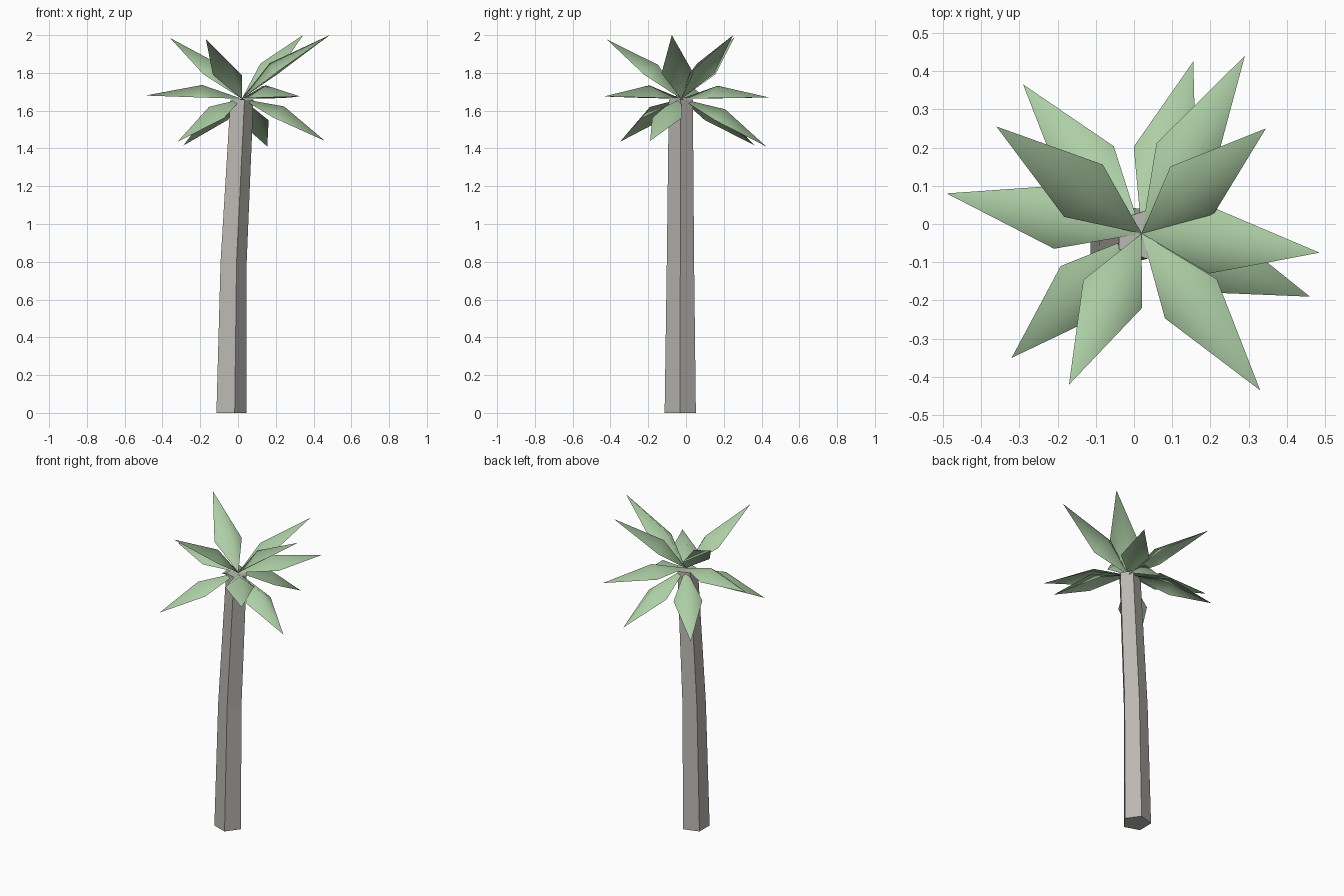
import bpy, bmesh, math
from mathutils import Vector

if "Cube" in bpy.data.objects:
    bpy.data.objects.remove(bpy.data.objects["Cube"])


def material(name, color):
    m = bpy.data.materials.new(name)
    m.diffuse_color = (*color, 1)
    m.use_nodes = True
    m.node_tree.nodes["Principled BSDF"].inputs["Base Color"].default_value = m.diffuse_color
    return m


def add_object(name, bm, mat):
    bmesh.ops.recalc_face_normals(bm, faces=bm.faces)
    me = bpy.data.meshes.new(name)
    bm.to_mesh(me)
    bm.free()
    me.materials.append(mat)
    ob = bpy.data.objects.new(name, me)
    bpy.context.collection.objects.link(ob)
    return ob


bark = material("bark", (0.50, 0.48, 0.45))
green = material("leaf", (0.42, 0.62, 0.38))

# Trunk: five-sided, gently bent and tapered (x, y, z, radius)
sections = [(-0.043, -0.03, 0, 0.087), (-0.03, -0.029, 0.8, 0.076), (0.015, -0.027, 1.66, 0.067)]
bm = bmesh.new()
rings = []
for x, y, z, r in sections:
    rings.append([bm.verts.new((x + r * math.cos(math.radians(a)), y + r * math.sin(math.radians(a)), z))
                  for a in range(-73, 287, 72)])
for low, high in zip(rings, rings[1:]):
    for i in range(5):
        j = (i + 1) % 5
        bm.faces.new((low[i], low[j], high[j], high[i]))
bm.faces.new(rings[0][::-1])
bm.faces.new(rings[-1])
add_object("trunk", bm, bark)

# Fronds: folded diamonds in three tiers (position of widest point, tips)
crown = Vector((0.02, -0.025, 1.663))
tiers = {
    "upper": (0.40, [(0.345, 0.25, 2.0), (0.485, -0.075, 2.0), (-0.17, -0.42, 1.978), (-0.36, 0.255, 1.985)]),
    "middle": (0.415, [(0.29, 0.44, 1.67), (0.33, -0.435, 1.675), (-0.49, 0.08, 1.68)]),
    "lower": (0.45, [(0.155, 0.425, 1.41), (0.46, -0.19, 1.44), (-0.32, -0.35, 1.435), (-0.29, 0.365, 1.415)]),
}
for tier, (frac, tips) in tiers.items():
    for n, tip in enumerate(tips, 1):
        along = Vector(tip) - crown
        side = Vector((0, 0, 1)).cross(along).normalized()
        up = along.cross(side).normalized()
        mid = crown + along * frac
        bm = bmesh.new()
        base, end, left, right, ridge = [bm.verts.new(p) for p in (
            crown, tip, mid + side * 0.085, mid - side * 0.085, mid + up * 0.066)]
        for f in ((base, ridge, left), (ridge, end, left), (base, right, ridge), (right, end, ridge)):
            bm.faces.new(f).smooth = True
        if sum((f.normal.dot(up) for f in bm.faces), 0.0) < 0:
            bmesh.ops.reverse_faces(bm, faces=bm.faces)
        frond = add_object(f"{tier}_frond_{n}", bm, green)
        # keep the fold facing upward
        if sum(p.normal.dot(up) for p in frond.data.polygons) < 0:
            frond.data.flip_normals()
